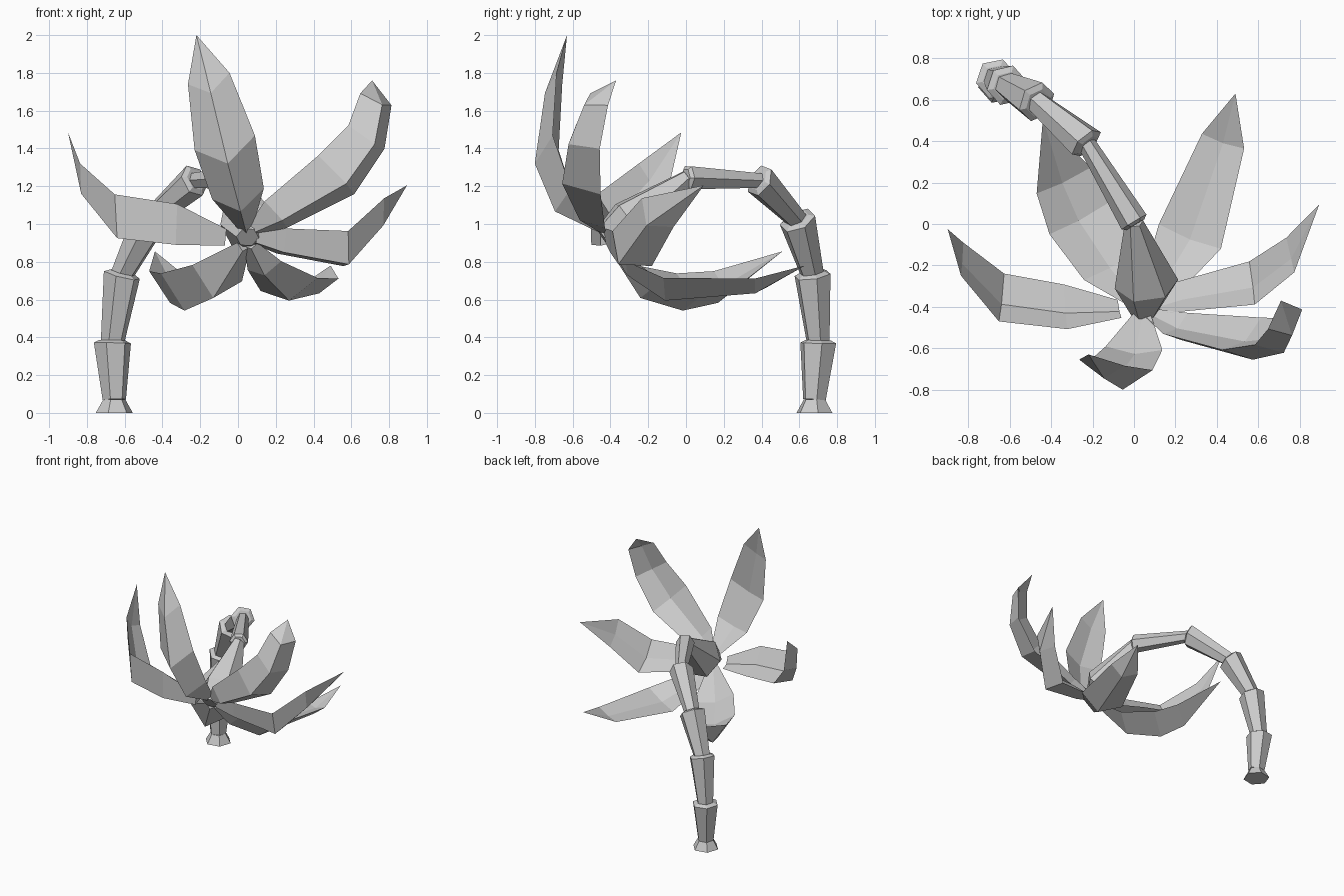
import bpy
import bmesh
import math
from mathutils import Vector

cube = bpy.data.objects.get("Cube")
if cube:
    bpy.data.objects.remove(cube, do_unlink=True)

grey = bpy.data.materials.new("pale_grey")
grey.use_nodes = True
colour = (0.6, 0.6, 0.6, 1)
grey.diffuse_color = colour
grey.node_tree.nodes["Principled BSDF"].inputs["Base Color"].default_value = colour


def tangent(points, i):
    """Direction of a path at one of its points."""
    before = points[max(i - 1, 0)]
    after = points[min(i + 1, len(points) - 1)]
    return (after - before).normalized()


def loft(name, rings):
    """Skin a row of equal-sized rings, cap both ends, and shade flat."""
    bm = bmesh.new()
    loops = [[bm.verts.new(p) for p in ring] for ring in rings]
    count = len(loops[0])
    for low, high in zip(loops, loops[1:]):
        for k in range(count):
            n = (k + 1) % count
            bm.faces.new((low[k], low[n], high[n], high[k]))
    bm.faces.new(loops[0][::-1])
    bm.faces.new(loops[-1])
    bmesh.ops.remove_doubles(bm, verts=bm.verts, dist=0.0005)
    bmesh.ops.recalc_face_normals(bm, faces=bm.faces)
    mesh = bpy.data.meshes.new(name)
    bm.to_mesh(mesh)
    bm.free()
    mesh.materials.append(grey)
    obj = bpy.data.objects.new(name, mesh)
    bpy.context.collection.objects.link(obj)
    return obj


def hex_ring(centre, direction, radius):
    """Six-sided ring square to a direction, kept from twisting along the stem."""
    side = Vector((1, 0.2, 0))
    u = (side - direction * side.dot(direction)).normalized()
    v = direction.cross(u)
    angles = [math.pi * k / 3 for k in range(6)]
    return [centre + (u * math.cos(a) + v * math.sin(a)) * radius for a in angles]


def segment(name, start, end, start_radius, end_radius, bend):
    """Stem piece that flares toward its far end; its last ring leans into the bend."""
    start, end = Vector(start), Vector(end)
    direction = (end - start).normalized()
    lean = (direction + Vector(bend)).normalized()
    rings = [hex_ring(start, direction, start_radius),
             hex_ring(end, lean, end_radius),
             hex_ring(end + lean * 0.015, lean, end_radius * 0.7)]
    return loft(name, rings)


def petal(name, keel, depth, stations):
    """Curved blade: two edges, a deep keel outside and a shallow fold inside."""
    keel = Vector(keel).normalized()
    points = [Vector(s[:3]) for s in stations]
    rings = []
    for i, (point, station) in enumerate(zip(points, stations)):
        half = station[3]
        across = tangent(points, i).cross(keel).normalized()
        drop = keel * half * depth
        rings.append([point + across * half, point + drop,
                      point - across * half, point + drop * 0.3])
    return loft(name, rings)


# Stem: flared foot, then a chain of flared pieces arching forward
foot = (-0.655, 0.68, 0)
ankle = (-0.655, 0.68, 0.07)
joints = [ankle, (-0.665, 0.7, 0.37), (-0.615, 0.67, 0.73),
          (-0.47, 0.59, 1.02), (-0.23, 0.39, 1.23), (0, 0.01, 1.245)]
radii = [0.1, 0.1, 0.1, 0.09, 0.07]
loft("stem_foot", [hex_ring(Vector(p), Vector((0, 0, 1)), r)
                   for p, r in ((foot, 0.1), (ankle, 0.06))])
for i, radius in enumerate(radii):
    after = Vector(joints[min(i + 2, len(joints) - 1)]) - Vector(joints[i + 1])
    segment(f"stem_piece_{i + 1}", joints[i], joints[i + 1],
            radius * 0.63, radius, after.normalized() * 0.5)

# Bud: cone widening to the flower, closing to a blunt nose
axis = Vector((0.09, -0.82, -0.56)).normalized()
loft("bud", [hex_ring(Vector(p), axis, r) for p, r in (
    ((0, 0.01, 1.245), 0.045), ((0.06, -0.29, 0.99), 0.155),
    ((0.05, -0.44, 0.93), 0.06))])

# Petals: centre point and half width at each station, from bud to tip
petal("top_petal", (0.1, -0.7, -0.7), 0.95, [
    (0.04, -0.43, 0.98, 0.04), (0, -0.6, 1.16, 0.14),
    (-0.07, -0.69, 1.43, 0.165), (-0.155, -0.67, 1.77, 0.115),
    (-0.22, -0.63, 2, 0)])
petal("upper_left_petal", (0.35, -0.82, -0.3), 0.9, [
    (0.08, -0.43, 0.97, 0.04), (0.2, -0.48, 1.05, 0.105),
    (0.52, -0.53, 1.26, 0.16), (0.68, -0.52, 1.46, 0.13),
    (0.73, -0.46, 1.66, 0.1), (0.71, -0.37, 1.76, 0)])
petal("lower_left_petal", (0.15, -0.65, -0.75), 0.8, [
    (0.09, -0.4, 0.93, 0.05), (0.23, -0.35, 0.91, 0.1),
    (0.57, -0.285, 0.87, 0.14), (0.755, -0.15, 1.06, 0.115),
    (0.895, 0.095, 1.205, 0)])
petal("bottom_left_petal", (0, -0.5, -0.85), 0.6, [
    (0.07, -0.39, 0.89, 0.04), (0.14, -0.28, 0.78, 0.1),
    (0.27, -0.06, 0.68, 0.165), (0.43, 0.4, 0.69, 0.11),
    (0.49, 0.63, 0.78, 0)])
petal("bottom_right_petal", (-0.15, -0.3, -0.95), 0.9, [
    (0.03, -0.39, 0.89, 0.04), (-0.11, -0.2, 0.74, 0.155),
    (-0.26, 0.03, 0.69, 0.175), (-0.34, 0.21, 0.71, 0.15),
    (-0.44, 0.51, 0.855, 0)])
petal("right_petal", (0, -0.6, -0.8), 1.25, [
    (-0.07, -0.41, 0.94, 0.055), (-0.33, -0.4, 1.025, 0.135),
    (-0.64, -0.355, 1.07, 0.145), (-0.83, -0.17, 1.26, 0.1),
    (-0.9, -0.025, 1.485, 0)])
